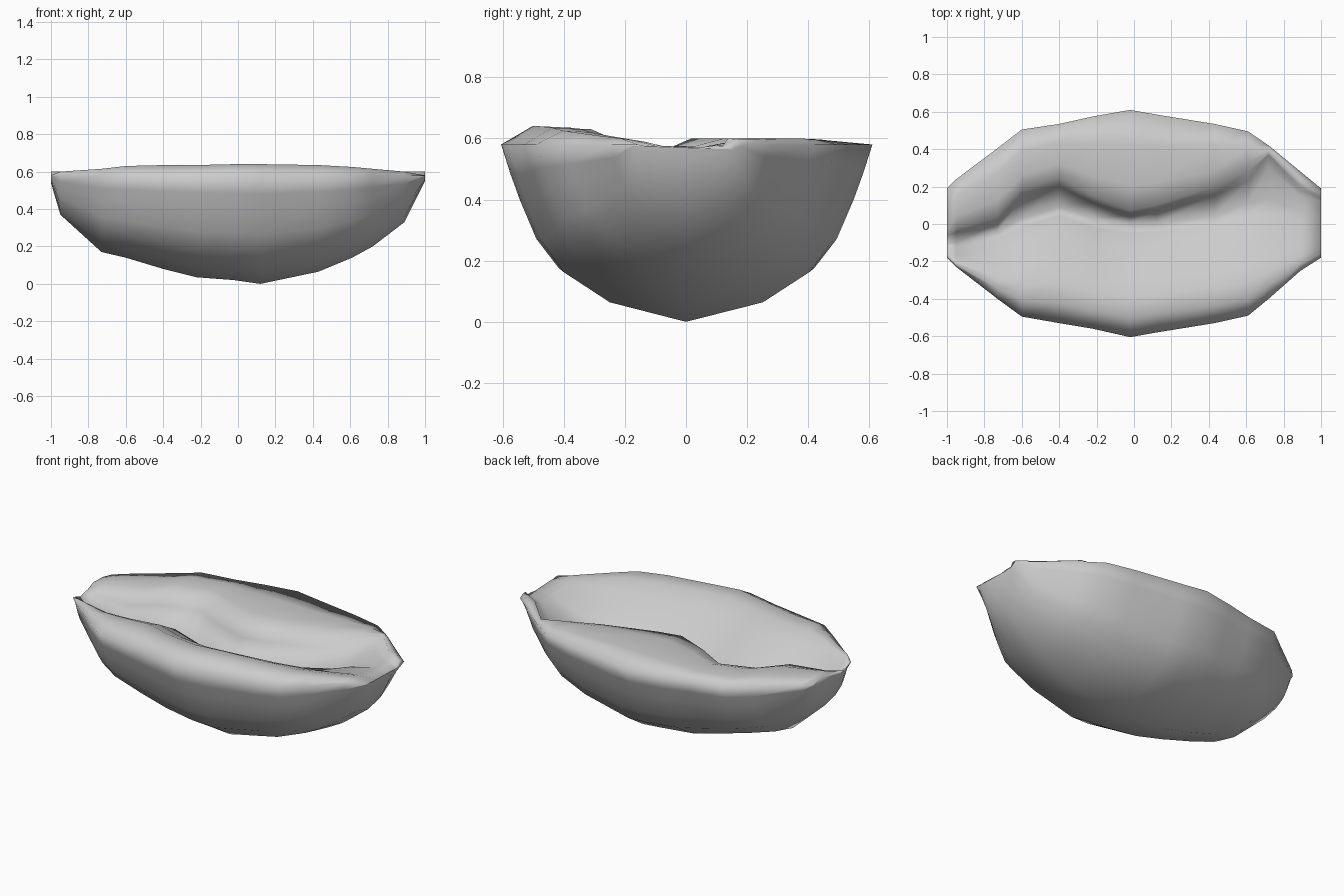
import bpy, bmesh

# Stations along x: x, underside z, front y, back y, front crest z,
# front groove lip y, groove bottom y, groove bottom z, back groove lip y
stations = [
    (-1.00, 0.54, -0.18, 0.19, 0.58, -0.14, -0.11, 0.56, -0.04),
    (-0.95, 0.37, -0.23, 0.24, 0.60, -0.17, -0.10, 0.50, -0.02),
    (-0.73, 0.17, -0.40, 0.405, 0.615, -0.15, -0.04, 0.42, 0.03),
    (-0.60, 0.14, -0.495, 0.505, 0.63, -0.10, 0.03, 0.38, 0.18),
    (-0.40, 0.08, -0.53, 0.535, 0.635, -0.04, 0.09, 0.36, 0.25),
    (-0.22, 0.035, -0.56, 0.575, 0.635, -0.12, 0.03, 0.36, 0.15),
    (-0.02, 0.02, -0.605, 0.61, 0.64, -0.14, 0.00, 0.36, 0.07),
    (0.12, 0.00, -0.58, 0.585, 0.64, -0.13, 0.00, 0.36, 0.10),
    (0.43, 0.065, -0.53, 0.535, 0.635, -0.11, 0.04, 0.40, 0.20),
    (0.61, 0.14, -0.49, 0.495, 0.625, -0.09, 0.11, 0.45, 0.28),
    (0.72, 0.20, -0.40, 0.42, 0.615, -0.09, 0.13, 0.50, 0.37),
    (0.89, 0.33, -0.25, 0.28, 0.60, -0.08, 0.07, 0.56, 0.18),
    (1.00, 0.55, -0.18, 0.19, 0.58, -0.08, 0.04, 0.57, 0.12),
]
RIM = 0.58
# Underside profile: fraction of half width, fraction of height
hull = [(0.95, 0.83), (0.90, 0.68), (0.81, 0.45), (0.69, 0.28), (0.43, 0.11)]


def mix(a, c, t):
    return a + (c - a) * t


def section(x, b, yf, yb, crest, lip_f, gy, gz, lip_b):
    lip_z = mix(RIM, gz, 0.4)
    # Front lobe, sloping in towards the groove
    pts = [(yf, RIM), (mix(yf, lip_f, 0.22), crest),
           (mix(yf, lip_f, 0.45), crest - 0.005),
           (mix(yf, lip_f, 0.7), mix(crest, lip_z, 0.42)), (lip_f, lip_z)]
    # Groove
    pts += [(mix(lip_f, gy, 0.65), mix(lip_z, gz, 0.5)), (gy, gz),
            (mix(gy, lip_b, 0.7), mix(gz, RIM, 0.7))]
    # Back lobe
    pts += [(lip_b, RIM - 0.005), (mix(lip_b, yb, 0.25), 0.60),
            (mix(lip_b, yb, 0.65), 0.597), (yb, RIM)]
    # Rounded underside
    pts += [(yb * u, mix(b, RIM, v)) for u, v in hull]
    pts += [(0, b)]
    pts += [(yf * u, mix(b, RIM, v)) for u, v in reversed(hull)]
    return [(x, y, z) for y, z in pts]


# Loft the sections into one closed body
bm = bmesh.new()
rings = [[bm.verts.new(p) for p in section(*s)] for s in stations]
for a, b in zip(rings, rings[1:]):
    n = len(a)
    for i in range(n):
        j = (i + 1) % n
        bm.faces.new((a[i], a[j], b[j], b[i]))
bm.faces.new(rings[0])
bm.faces.new(rings[-1])
bmesh.ops.recalc_face_normals(bm, faces=bm.faces)
mesh = bpy.data.meshes.new("split_bean_body")
bm.to_mesh(mesh)
bm.free()
body = bpy.data.objects.new("split_bean_body", mesh)
bpy.context.collection.objects.link(body)

# Soft shading all over
bpy.context.view_layer.objects.active = body
body.select_set(True)
bpy.ops.object.shade_smooth()
